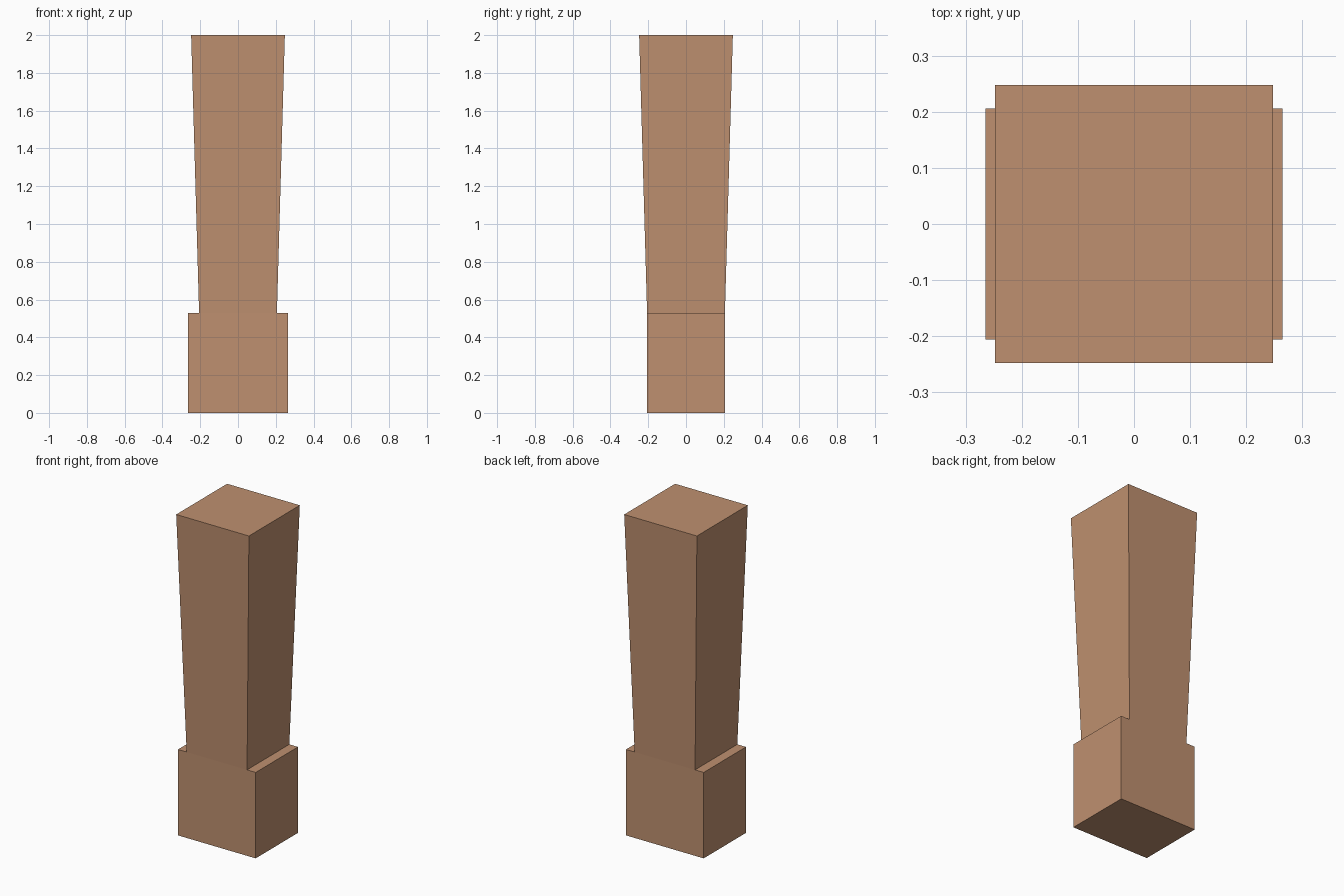
import bpy
import bmesh
from mathutils import Matrix, Vector

cube = bpy.data.objects.get("Cube")
if cube:
    bpy.data.objects.remove(cube, do_unlink=True)

BASE_X, NECK, TOP = 0.265, 0.206, 0.248   # half widths
BASE_H, HEIGHT = 0.53, 2.0

# One flat clay colour
clay = bpy.data.materials.new("warm_clay")
clay.use_nodes = True
colour = (0.52, 0.28, 0.16, 1)
clay.diffuse_color = colour
bsdf = next(n for n in clay.node_tree.nodes if n.type == "BSDF_PRINCIPLED")
bsdf.inputs["Base Color"].default_value = colour

# Wide base block
bm = bmesh.new()
bmesh.ops.create_cube(bm, size=1)
bmesh.ops.scale(bm, vec=(2 * BASE_X, 2 * NECK, BASE_H), verts=bm.verts)
bmesh.ops.translate(bm, vec=(0, 0, BASE_H / 2), verts=bm.verts)

# Cut the shoulders on both sides of the neck
for side in (-1, 1):
    bmesh.ops.bisect_plane(bm, geom=bm.verts[:] + bm.edges[:] + bm.faces[:],
                           plane_co=(side * NECK, 0, 0), plane_no=(1, 0, 0))

# Tapered shaft pulled up from the middle of the base
middle = next(f for f in bm.faces if f.normal.z > 0.9
              and abs(f.calc_center_median().x) < 0.01)
shaft = bmesh.ops.extrude_discrete_faces(bm, faces=[middle])["faces"][0]
bmesh.ops.translate(bm, vec=(0, 0, HEIGHT - BASE_H), verts=shaft.verts)
bmesh.ops.transform(bm, matrix=Matrix.Diagonal(Vector((TOP / NECK, TOP / NECK, 1, 1))),
                    verts=shaft.verts)
bmesh.ops.recalc_face_normals(bm, faces=bm.faces)

mesh = bpy.data.meshes.new("tapered_post")
bm.to_mesh(mesh)
bm.free()
mesh.materials.append(clay)
bpy.context.collection.objects.link(bpy.data.objects.new("tapered_post", mesh))
